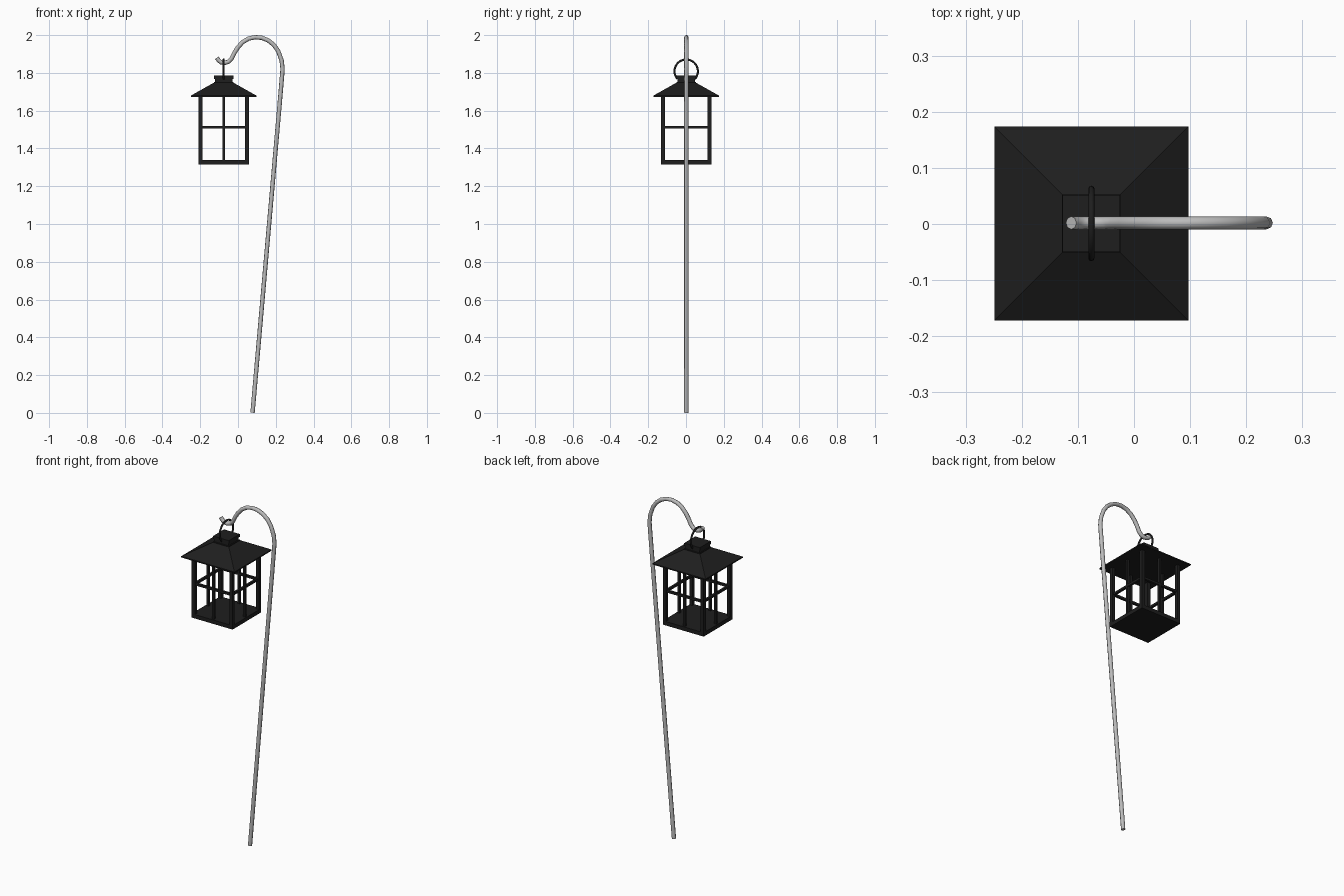
import bpy, bmesh, math

if "Cube" in bpy.data.objects:
    bpy.data.objects.remove(bpy.data.objects["Cube"])

def material(name, v):
    m = bpy.data.materials.new(name)
    m.diffuse_color = (v, v, v, 1)
    m.use_nodes = True
    m.node_tree.nodes["Principled BSDF"].inputs["Base Color"].default_value = m.diffuse_color
    return m

STEEL = material("light grey steel", 0.5)
BLACK = material("black metal", 0.013)
CX, CY = -0.076, 0.001   # lantern axis

def add(name, me, mat):
    ob = bpy.data.objects.new(name, me)
    me.materials.clear()
    me.materials.append(mat)
    bpy.context.collection.objects.link(ob)
    return ob

def box(name, x0, x1, y0, y1, z0, z1):
    bm = bmesh.new()
    bmesh.ops.create_cube(bm, size=1)
    for v in bm.verts:
        v.co = (CX + (x0 if v.co.x < 0 else x1), CY + (y0 if v.co.y < 0 else y1),
                z0 if v.co.z < 0 else z1)
    me = bpy.data.meshes.new(name)
    bm.to_mesh(me)
    bm.free()
    return add(name, me, BLACK)

def square_loft(name, profile):
    # stack of square rings given as (half width, height)
    bm = bmesh.new()
    rings = [[bm.verts.new((CX + sx * h, CY + sy * h, z))
              for sx, sy in ((-1, -1), (1, -1), (1, 1), (-1, 1))] for h, z in profile]
    bm.faces.new(rings[0][::-1])
    bm.faces.new(rings[-1])
    for a, b in zip(rings, rings[1:]):
        for i in range(4):
            j = (i + 1) % 4
            bm.faces.new((a[i], a[j], b[j], b[i]))
    me = bpy.data.meshes.new(name)
    bm.to_mesh(me)
    bm.free()
    return add(name, me, BLACK)

def tube(name, pts, r, mat):
    cu = bpy.data.curves.new(name + "_path", 'CURVE')
    cu.dimensions = '3D'
    cu.bevel_depth = r
    cu.bevel_resolution = 2
    cu.use_fill_caps = True
    sp = cu.splines.new('POLY')
    sp.points.add(len(pts) - 1)
    for p, c in zip(sp.points, pts):
        p.co = (*c, 1)
    tmp = bpy.data.objects.new(name + "_tmp", cu)
    bpy.context.collection.objects.link(tmp)
    bpy.context.view_layer.update()
    me = bpy.data.meshes.new_from_object(tmp.evaluated_get(bpy.context.evaluated_depsgraph_get()))
    bpy.data.objects.remove(tmp)
    ob = add(name, me, mat)
    bpy.context.view_layer.objects.active = ob
    ob.select_set(True)
    bpy.ops.object.shade_smooth_by_angle(angle=math.radians(50))
    ob.select_set(False)
    return ob

# leaning pole with crook and hook tip
path = [(0.077, 0.001), (0.220, 1.63), (0.232, 1.77), (0.236, 1.82), (0.231, 1.865),
        (0.213, 1.915), (0.190, 1.948), (0.160, 1.972), (0.125, 1.986), (0.090, 1.989),
        (0.055, 1.981), (0.025, 1.963), (0.0, 1.936), (-0.018, 1.908), (-0.034, 1.876),
        (-0.050, 1.859), (-0.070, 1.853), (-0.090, 1.856), (-0.103, 1.867), (-0.112, 1.880)]
tube("shepherd_hook_pole", [(x, 0.002, z) for x, z in path], 0.0115, STEEL)

# hanging ring, ends meeting the collar
ring = []
for i in range(25):
    a = math.radians(-42 + i * 264 / 24)
    ring.append((CX, CY + 0.062 * math.cos(a), 1.809 + 0.062 * math.sin(a)))
tube("hanging_ring", ring, 0.0055, BLACK)

# roof, collar and base
square_loft("roof", [(0.173, 1.673), (0.173, 1.680), (0.052, 1.748), (0.052, 1.752)])
square_loft("collar", [(0.047, 1.74), (0.047, 1.768), (0.051, 1.768), (0.051, 1.785)])
box("base", -0.133, 0.133, -0.133, 0.133, 1.315, 1.338)

# corner posts
H, W = 0.133, 0.020
for sx in (-1, 1):
    for sy in (-1, 1):
        xs = sorted((sx * H, sx * (H - W)))
        ys = sorted((sy * H, sy * (H - W)))
        box("corner_post", *xs, *ys, 1.33, 1.676)

# window bars on all four sides
B, M = 0.0065, 0.126
for s in (-1, 1):
    c = sorted((s * M, s * (M - 2 * B)))
    box("window_upright", -B, B, *c, 1.33, 1.676)
    box("window_upright", *c, -B, B, 1.33, 1.676)
    box("window_crossbar", -M, M, *c, 1.506, 1.519)
    box("window_crossbar", *c, -M, M, 1.506, 1.519)
